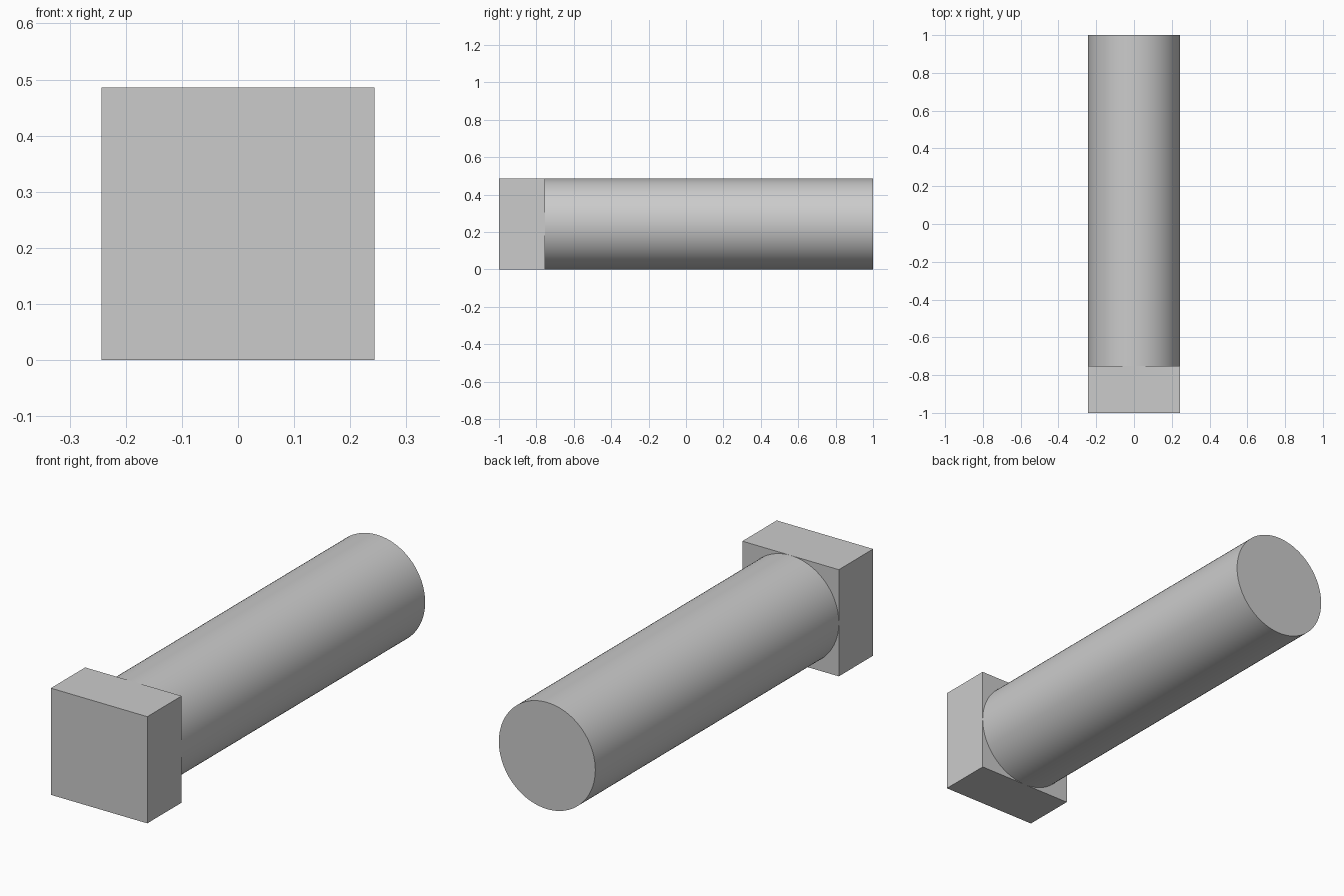
import bpy
import math

if "Cube" in bpy.data.objects:
    bpy.data.objects.remove(bpy.data.objects["Cube"], do_unlink=True)

WIDTH = 0.486      # head width and shaft diameter
JOINT_Y = -0.753   # where the shaft meets the head
MID_Z = WIDTH / 2

grey = bpy.data.materials.new("plain grey")
grey.use_nodes = True
colour = (0.6, 0.6, 0.6, 1)
grey.diffuse_color = colour
grey.node_tree.nodes["Principled BSDF"].inputs["Base Color"].default_value = colour


def finish(name):
    obj = bpy.context.object
    obj.name = name
    obj.data.materials.append(grey)
    bpy.ops.object.transform_apply(location=False, rotation=True, scale=True)
    return obj


# Square head at the front
bpy.ops.mesh.primitive_cube_add(size=1, location=(0, (JOINT_Y - 1) / 2, MID_Z))
bpy.context.object.scale = (WIDTH, JOINT_Y + 1, WIDTH)
finish("square_head")

# Round shaft running to the back
bpy.ops.mesh.primitive_cylinder_add(
    vertices=96, radius=WIDTH / 2, depth=1 - JOINT_Y,
    location=(0, (JOINT_Y + 1) / 2, MID_Z), rotation=(math.pi / 2, 0, 0))
finish("round_shaft")
bpy.ops.object.shade_smooth_by_angle(angle=math.radians(30))
